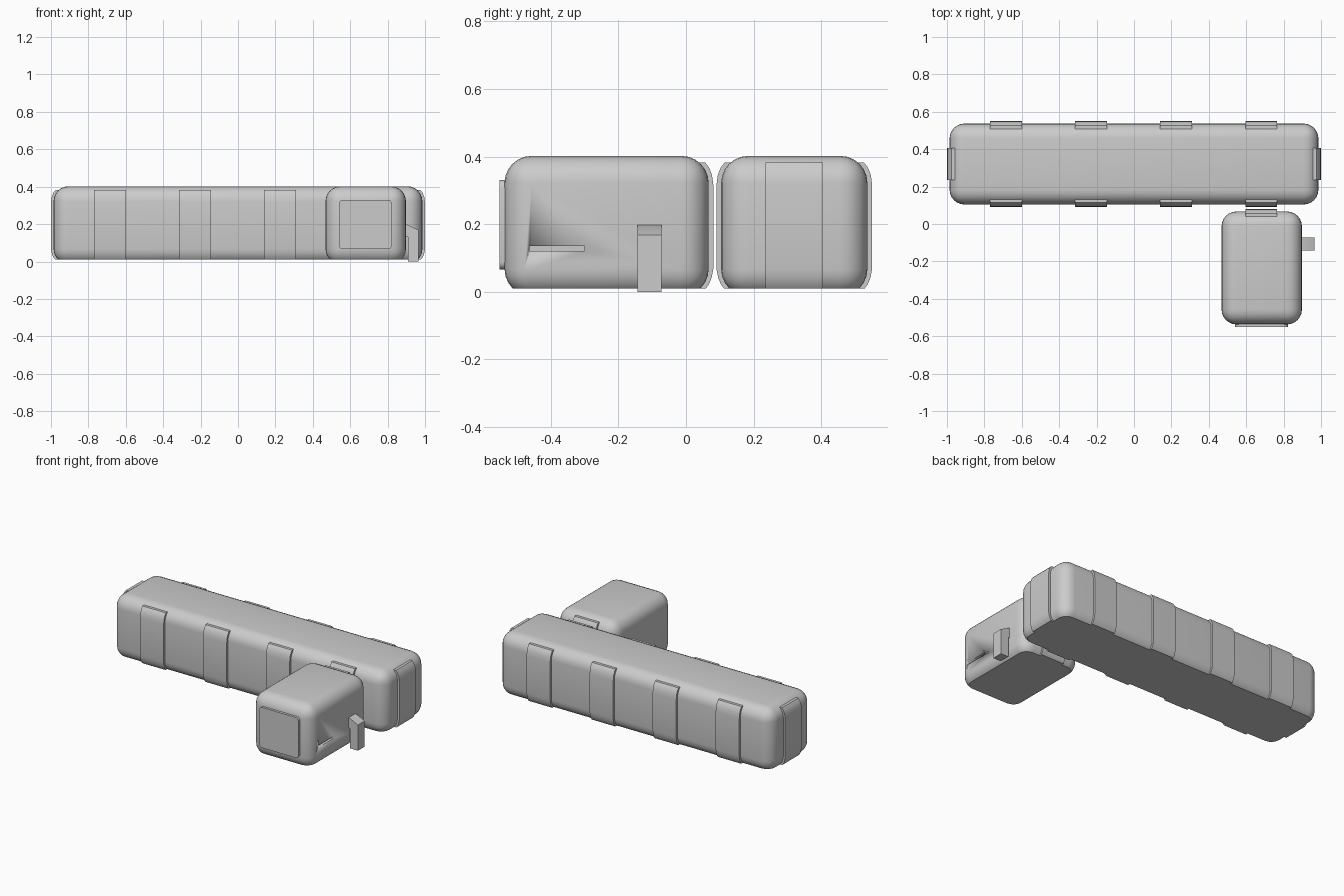
import bpy, bmesh, math
from mathutils import Matrix

if "Cube" in bpy.data.objects:
    bpy.data.objects.remove(bpy.data.objects["Cube"])


def finish(name, bm, angle=35):
    bmesh.ops.recalc_face_normals(bm, faces=bm.faces[:])
    mesh = bpy.data.meshes.new(name)
    bm.to_mesh(mesh)
    bm.free()
    ob = bpy.data.objects.new(name, mesh)
    bpy.context.collection.objects.link(ob)
    bpy.ops.object.select_all(action='DESELECT')
    ob.select_set(True)
    bpy.context.view_layer.objects.active = ob
    bpy.ops.object.shade_smooth_by_angle(angle=math.radians(angle))
    return ob


def box_bm(lo, hi):
    bm = bmesh.new()
    size = [b - a for a, b in zip(lo, hi)]
    mid = [(a + b) / 2 for a, b in zip(lo, hi)]
    bmesh.ops.create_cube(bm, size=1, matrix=Matrix.Translation(mid) @ Matrix.Diagonal((*size, 1)))
    return bm


# Rounded block whose underside is sliced flat
def block(name, x0, x1, y0, y1):
    bm = box_bm((x0, y0, -0.013), (x1, y1, 0.402))
    bmesh.ops.bevel(bm, geom=bm.edges[:], offset=0.08, segments=6, profile=0.5, affect='EDGES')
    bmesh.ops.bisect_plane(bm, geom=bm.verts[:] + bm.edges[:] + bm.faces[:],
                           plane_co=(0, 0, 0.01), plane_no=(0, 0, -1), clear_outer=True)
    bmesh.ops.holes_fill(bm, edges=[e for e in bm.edges if e.is_boundary], sides=0)
    return finish(name, bm)


# Side profile (outward, z) extruded to a width, then turned to face a wall
def prism(name, profile, width, x, y, turn):
    bm = bmesh.new()
    face = bm.faces.new([bm.verts.new((d, -width / 2, z)) for d, z in profile])
    ext = bmesh.ops.extrude_face_region(bm, geom=[face])
    bmesh.ops.translate(bm, vec=(0, width, 0),
                        verts=[v for v in ext['geom'] if isinstance(v, bmesh.types.BMVert)])
    bm.transform(Matrix.Translation((x, y, 0)) @ Matrix.Rotation(math.radians(turn), 4, 'Z'))
    return finish(name, bm)


block("long_block", -0.986, 0.986, 0.104, 0.537)
short = block("short_block", 0.468, 0.898, -0.537, 0.067)

# Raised straps around the walls
STRAP = [(-0.07, 0.382), (-0.010, 0.382), (0.001, 0.368), (0.010, 0.345), (0.014, 0.315),
         (0.014, 0.068), (0.009, 0.042), (0.001, 0.022), (-0.008, 0.01), (-0.07, 0.01)]
for i in range(4):
    x = -0.685 + 0.455 * i
    prism(f"front_strap_{i + 1}", STRAP, 0.17, x, 0.104, -90)
    prism(f"back_strap_{i + 1}", STRAP, 0.17, x, 0.537, 90)
prism("right_end_strap", STRAP, 0.17, 0.986, 0.32, 0)
prism("left_end_strap", STRAP, 0.17, -0.986, 0.32, 180)
prism("short_block_strap", STRAP, 0.17, 0.68, 0.067, 90)

# Front panel with rounded corners
bm = box_bm((0.54, -0.552, 0.066), (0.823, -0.50, 0.33))
upright = [e for e in bm.edges if abs(e.verts[0].co.y - e.verts[1].co.y) > 0.01]
bmesh.ops.bevel(bm, geom=upright, offset=0.022, segments=4, profile=0.5, affect='EDGES')
finish("front_panel", bm)

# Slot cut in the right wall
slot = finish("slot_cutter", box_bm((0.875, -0.463, 0.121), (0.95, -0.30, 0.135)))
slot.hide_render = True
slot.hide_set(True)
cut = short.modifiers.new("slot", 'BOOLEAN')
cut.operation = 'DIFFERENCE'
cut.object = slot

# Lever hanging from the right wall
LEVER = [(-0.02, 0.197), (0.006, 0.197), (0.068, 0.168), (0.068, 0.0),
         (0.010, 0.0), (0.010, 0.13), (-0.02, 0.14)]
prism("side_lever", LEVER, 0.07, 0.898, -0.108, 0)
